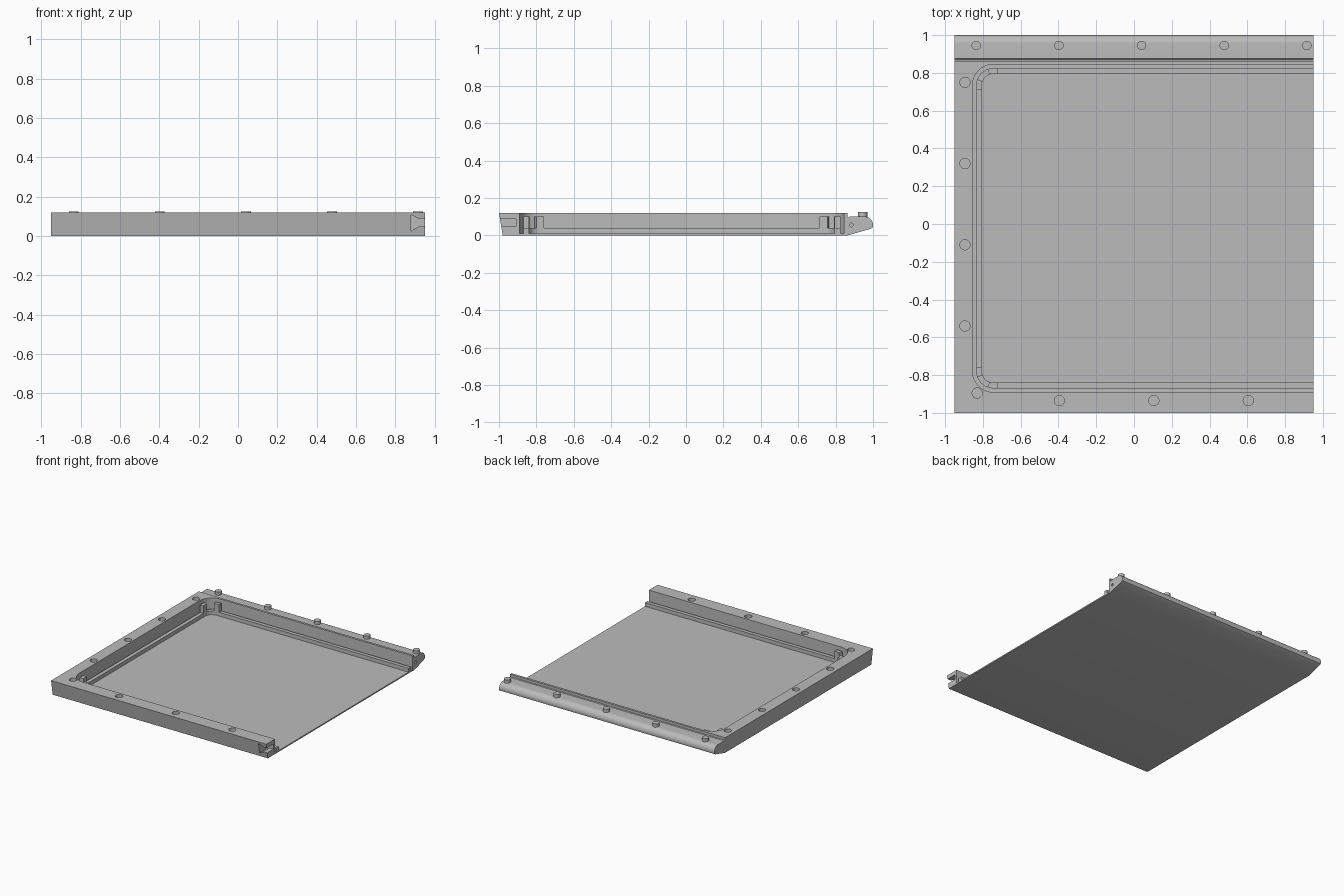
import bpy
import bmesh
from math import sin, cos, pi, radians
from mathutils import Matrix

cube = bpy.data.objects.get("Cube")
if cube:
    bpy.data.objects.remove(cube, do_unlink=True)

grey = bpy.data.materials.new("plain grey")
grey.use_nodes = True
colour = (0.5, 0.5, 0.5, 1)
grey.diffuse_color = colour
grey.node_tree.nodes["Principled BSDF"].inputs["Base Color"].default_value = colour

END, LEFT = 0.95, -0.95
CX, CY_BACK, CY_FRONT = -0.745, 0.735, -0.78   # corner arc centres
TO_X = Matrix(((0, 0, 1, 0), (1, 0, 0, 0), (0, 1, 0, 0), (0, 0, 0, 1)))   # yz outline along x
TO_Y = Matrix(((1, 0, 0, 0), (0, 0, 1, 0), (0, 1, 0, 0), (0, 0, 0, 1)))   # xz outline along y


def prism(name, outline, low, high, turn=Matrix()):
    """Extrude a closed outline from low to high, then turn it onto an axis."""
    bm = bmesh.new()
    face = bm.faces.new([bm.verts.new((a, b, low)) for a, b in outline])
    top = bmesh.ops.extrude_face_region(bm, geom=[face])["geom"]
    bmesh.ops.translate(bm, vec=(0, 0, high - low),
                        verts=[v for v in top if isinstance(v, bmesh.types.BMVert)])
    bm.transform(turn)
    bmesh.ops.recalc_face_normals(bm, faces=bm.faces)
    mesh = bpy.data.meshes.new(name)
    bm.to_mesh(mesh)
    bm.free()
    mesh.materials.append(grey)
    obj = bpy.data.objects.new(name, mesh)
    bpy.context.collection.objects.link(obj)
    return obj


def arc(x, y, r, start, stop, steps=10):
    return [(x + r * cos(radians(start + (stop - start) * i / steps)),
             y + r * sin(radians(start + (stop - start) * i / steps)))
            for i in range(steps + 1)]


def disc(x, y, r):
    return arc(x, y, r, 0, 345, 23)


def select(obj):
    bpy.ops.object.select_all(action="DESELECT")
    obj.select_set(True)
    bpy.context.view_layer.objects.active = obj


def cut(target, cutter):
    mod = target.modifiers.new("cut", "BOOLEAN")
    mod.operation = "DIFFERENCE"
    mod.solver = "EXACT"
    mod.object = cutter
    select(target)
    bpy.ops.object.modifier_apply(modifier=mod.name)
    bpy.data.objects.remove(cutter, do_unlink=True)


def bay(r, end):
    """Path round the three closed sides, back to front, at corner radius r."""
    return ([(end, CY_BACK + r)] + arc(CX, CY_BACK, r, 90, 180)
            + arc(CX, CY_FRONT, r, 180, 270) + [(end, CY_FRONT - r)])


# Tray body: slanted front, stepped back edge with a rounded nose
section = ([(-0.98, 0), (0.865, 0), (0.985, 0.034)]
           + [(0.955 + 0.045 * cos(t), 0.055 + 0.045 * sin(t))
              for t in [pi * i / 20 for i in range(-2, 11)]]
           + [(0.875, 0.1), (0.87, 0.094), (0.863, 0.1), (0.863, 0.12), (-1, 0.12)])
tray = prism("tray_body", section, LEFT, END, TO_X)
cut(tray, prism("cavity", bay(0.11, 1.1), 0.01, 0.3))

# Blind sockets in the top of the left and front walls
sockets = [(-0.895, y) for y in (0.75, 0.32, -0.11, -0.54)]
sockets += [(-0.83, -0.895)] + [(x, -0.935) for x in (-0.395, 0.105, 0.605)]
for x, y in sockets:
    cut(tray, prism("socket", disc(x, y, 0.027), 0.09, 0.2))

# Keyhole slot at the open end of the front wall, and a pin hole in the back wall
slot = [(0.88, 0.025), (0.88, 0.108), (0.917, 0.088), (1, 0.088), (1, 0.047), (0.917, 0.047)]
cut(tray, prism("slot", slot, -1.1, -0.91, TO_Y))
cut(tray, prism("pin_hole", disc(0.883, 0.055, 0.01), 0.85, 1.1, TO_X))

parts = [tray]

# Rib that leaves a narrow groove inside the walls
parts.append(prism("groove_rib", bay(0.09, END) + bay(0.06, END)[::-1], 0.005, 0.04))

# Pairs of curved posts standing on the rib at both closed corners
for label, cy, side in (("back", CY_BACK, 1), ("front", CY_FRONT, -1)):
    lead = 0.022
    wedge = arc(0, 0, 0.09, 180, 160, 4) + arc(0, 0, 0.06, 160, 180, 4)
    wedge = [(-0.09, -lead)] + wedge + [(-0.06, -lead)]
    along_side = [(CX + x, cy + side * y) for x, y in wedge]
    along_end = [(CX - y, cy - side * x) for x, y in wedge]
    parts.append(prism(label + "_side_post", along_side, 0.035, 0.1))
    parts.append(prism(label + "_end_post", along_end, 0.035, 0.1))

# Round studs along the back edge
for i in range(5):
    parts.append(prism(f"stud_{i + 1}", disc(-0.835 + 0.4375 * i, 0.945, 0.025), 0.08, 0.125))

for part in parts:
    select(part)
    bpy.ops.object.shade_smooth_by_angle(angle=radians(30))
